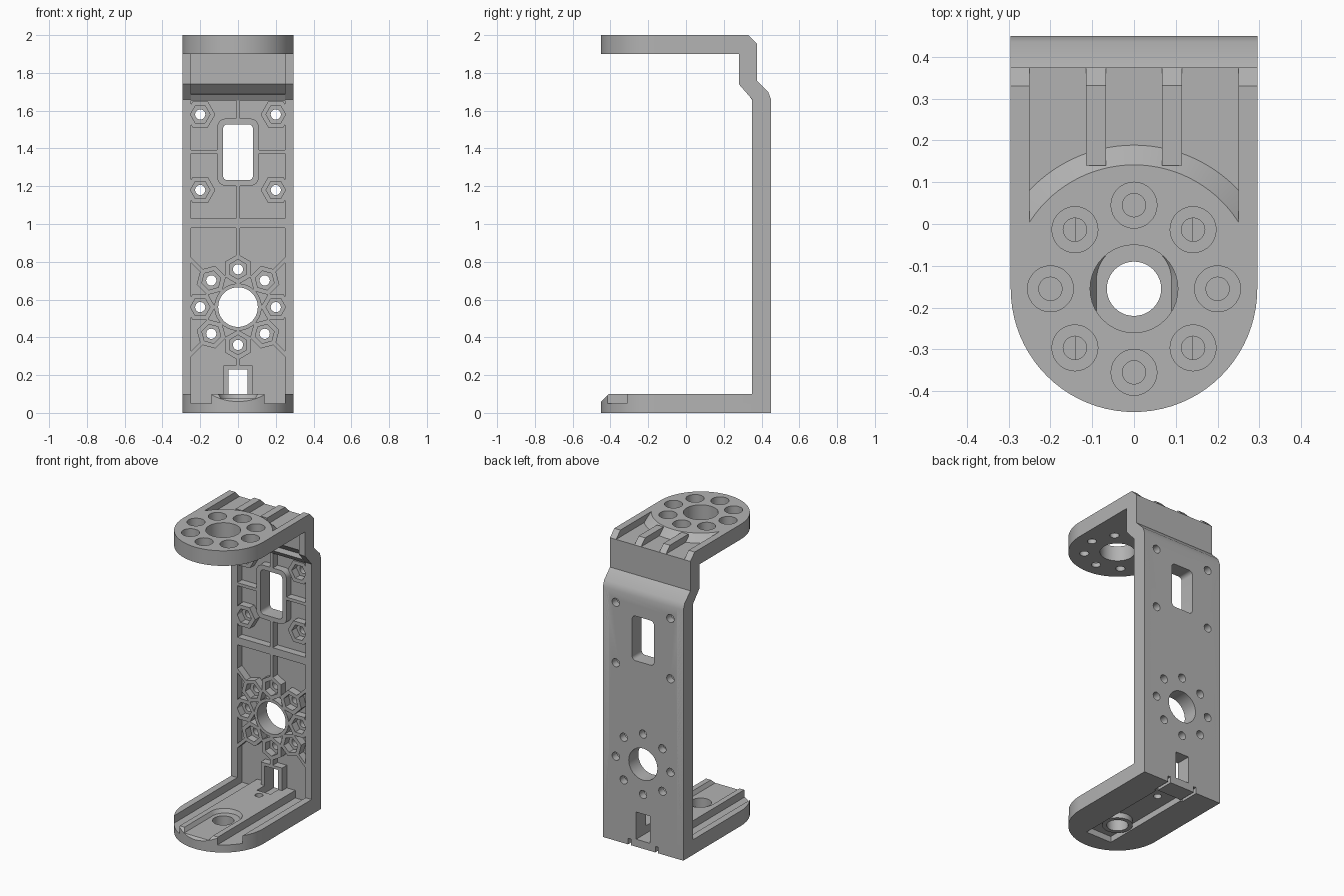
import bpy, bmesh
from math import sin, cos, pi, radians

default = bpy.data.objects.get("Cube")
if default:
    bpy.data.objects.remove(default, do_unlink=True)

grey = bpy.data.materials.new("matte grey")
grey.use_nodes = True
COLOUR = (0.45, 0.45, 0.45, 1)
grey.diffuse_color = COLOUR
grey.node_tree.nodes["Principled BSDF"].inputs["Base Color"].default_value = COLOUR

W = 0.295       # half width of the bracket
RAIL = 0.25     # inner edge of the side rails
CY = -0.155     # centre of the round ends
HUB = 0.56      # height of the wall hub
RING = 0.2      # radius of the screw circles
PLACE = {"x": lambda a, b, h: (h, a, b),
         "y": lambda a, b, h: (a, h, b),
         "z": lambda a, b, h: (a, b, h)}
parts = []


def finish(name, bm):
    bmesh.ops.recalc_face_normals(bm, faces=bm.faces)
    mesh = bpy.data.meshes.new(name)
    bm.to_mesh(mesh)
    bm.free()
    mesh.materials.append(grey)
    obj = bpy.data.objects.new(name, mesh)
    bpy.context.collection.objects.link(obj)
    parts.append(obj)
    return obj


def prism(name, axis, lo, hi, pts, hi_pts=None):
    """Closed solid between two outlines across an axis."""
    bm = bmesh.new()
    a = [bm.verts.new(PLACE[axis](p, q, lo)) for p, q in pts]
    b = [bm.verts.new(PLACE[axis](p, q, hi)) for p, q in (hi_pts or pts)]
    bm.faces.new(a)
    bm.faces.new(b)
    for i in range(len(a)):
        bm.faces.new((a[i - 1], a[i], b[i], b[i - 1]))
    return finish(name, bm)


def tube(name, lo, hi, outer, inner):
    """Ring-shaped boss on the wall."""
    bm = bmesh.new()
    loops = [[bm.verts.new((p, h, q)) for p, q in pts]
             for pts, h in ((outer, lo), (outer, hi), (inner, hi), (inner, lo))]
    for k in range(4):
        a, b = loops[k - 1], loops[k]
        for i in range(len(a)):
            bm.faces.new((a[i - 1], a[i], b[i], b[i - 1]))
    return finish(name, bm)


def box(name, x0, x1, y0, y1, z0, z1):
    return prism(name, "z", z0, z1, [(x0, y0), (x1, y0), (x1, y1), (x0, y1)])


def circle(cx, cy, r, n=40, start=0.0):
    return [(cx + r * cos(start + 2 * pi * i / n),
             cy + r * sin(start + 2 * pi * i / n)) for i in range(n)]


def round_rect(cx, cy, w, h, r, n=6):
    pts = []
    for k, (sx, sy) in enumerate(((1, 1), (-1, 1), (-1, -1), (1, -1))):
        for i in range(n + 1):
            t = (k + i / n) * pi / 2
            pts.append((cx + sx * (w - r) + r * cos(t), cy + sy * (h - r) + r * sin(t)))
    return pts


def stadium(back):
    arc = [(W * cos(t), CY + W * sin(t)) for t in (pi + pi * i / 40 for i in range(41))]
    return arc + [(W, back), (-W, back)]


def boolean(obj, tool, mode="DIFFERENCE"):
    mod = obj.modifiers.new("cut", "BOOLEAN")
    mod.operation, mod.object, mod.solver = mode, tool, "EXACT"
    bpy.context.view_layer.objects.active = obj
    bpy.ops.object.modifier_apply(modifier=mod.name)
    parts.remove(tool)
    bpy.data.objects.remove(tool, do_unlink=True)


def hub_points(cx, cy):
    return [(cx + RING * cos(k * pi / 4), cy + RING * sin(k * pi / 4), k * pi / 4)
            for k in range(8)]


# Back sheet: wall, cranked neck and the corner of the top arm
sheet = prism("back_sheet", "x", -W, W, [
    (0.45, 0), (0.45, 1.66), (0.435, 1.70), (0.375, 1.76), (0.375, 1.955), (0.28, 1.955),
    (0.28, 1.9), (0.33, 1.9), (0.33, 1.74), (0.40, 1.67), (0.40, 0)])
corner_screws = [(sx * 0.2, z, 0) for sx in (-1, 1) for z in (1.18, 1.58)]
screws = corner_screws + hub_points(0, HUB)
for x, z, _ in screws:
    boolean(sheet, prism("cutter", "y", 0.3, 0.5, circle(x, z, 0.027, 20)))
boolean(sheet, prism("cutter", "y", 0.3, 0.5, circle(0, HUB, 0.105)))
boolean(sheet, prism("cutter", "y", 0.3, 0.5, round_rect(0, 1.38, 0.08, 0.148, 0.025)))
boolean(sheet, box("cutter", -0.05, 0.05, 0.3, 0.5, 0.04, 0.23))
for s in (-1, 1):
    boolean(sheet, box("cutter", s * 0.1 - 0.01, s * 0.1 + 0.01, 0.3, 0.5, -0.1, 0.04))

# Side rails, full depth from floor to top arm
for side, lo, hi in (("right", -W, -RAIL), ("left", RAIL, W)):
    prism(side + "_rail", "x", lo, hi, [
        (0.45, 0), (0.45, 1.66), (0.435, 1.70), (0.375, 1.76), (0.375, 1.955), (0.33, 2),
        (0.2, 2), (0.2, 1.9), (0.28, 1.9), (0.28, 1.74), (0.35, 1.66), (0.35, 0)])

# Wall bosses: hexagonal nut seats, hub ring, window frames
F, B = 0.35, 0.405
for x, z, angle in screws:
    tube("nut_seat", F, B, circle(x, z, 0.08, 6, angle), circle(x, z, 0.052, 6, angle))
tube("hub_ring", F, B, circle(0, HUB, 0.125), circle(0, HUB, 0.105))
tube("window_frame", F, B, round_rect(0, 1.38, 0.11, 0.178, 0.045),
     round_rect(0, 1.38, 0.08, 0.148, 0.025))
for s in (-1, 1):
    a, b = sorted((s * 0.05, s * 0.078))
    box("port_post", a, b, F, B, 0.05, 0.25)
box("port_lintel", -0.078, 0.078, F, B, 0.23, 0.25)

# Wall ribs
box("cross_rib", -RAIL, RAIL, F, B, 0.98, 1.03)
prism("neck_rib", "x", -RAIL, RAIL, [(F, 1.655), (0.42, 1.655), (0.42, 1.69), (0.33, 1.685)])
for z0, z1 in ((0.25, 0.29), (0.83, 0.98), (1.03, 1.21), (1.55, 1.66)):
    box("centre_rib", -0.01, 0.01, F, B, z0, z1)
for s in (-1, 1):
    a, b = sorted((s * 0.105, s * RAIL))
    box("window_rib", a, b, F, B, 1.372, 1.392)
for k in range(4):
    t = radians(45 + 90 * k)
    c, n = cos(t), sin(t)
    prism("diagonal_rib", "y", F, B,
          [(r * c - w * n, HUB + r * n + w * c)
           for r, w in ((0.27, -0.01), (0.37, -0.01), (0.37, 0.01), (0.27, 0.01))])

# Top arm: round-ended plate, recessed behind a sloped disc
arm = prism("top_arm", "z", 1.9, 2.0, stadium(0.3))
recess = box("cutter", -RAIL, RAIL, -0.1, 0.5, 1.955, 2.1)
boolean(recess, prism("cutter", "z", 1.93, 2.13, circle(0, CY, 0.37, 96), circle(0, CY, 0.16, 96)))
boolean(arm, recess)
boolean(arm, prism("cutter", "z", 1.8, 2.1, circle(0, CY, 0.105)))
for x, y, _ in hub_points(0, CY):
    boolean(arm, prism("cutter", "z", 1.93, 2.1, circle(x, y, 0.055, 28)))
    boolean(arm, prism("cutter", "z", 1.8, 1.95, circle(x, y, 0.028, 20)))
for s in (-1, 1):
    x = s * 0.091
    rib = prism("arm_rib", "x", x - 0.024, x + 0.024,
                [(0.14, 1.95), (0.14, 1.998), (0.332, 1.998), (0.375, 1.955), (0.375, 1.94)])

# Foot: round-ended plate with raised pad and edge rails
foot = prism("foot_plate", "z", 0, 0.05, stadium(0.45))
profile = [(-0.46, 0.04), (-0.46, 0.05), (-0.41, 0.1), (0.4, 0.1), (0.4, 0.04)]
pad = prism("foot_pad", "x", -0.14, 0.14, profile)
boolean(pad, prism("cutter", "z", -0.1, 0.2, stadium(0.44)), "INTERSECT")
for s in (-1, 1):
    a, b = sorted((s * RAIL, s * 0.31))
    edge = prism("foot_rail", "x", a, b, profile)
    boolean(edge, prism("cutter", "z", -0.1, 0.2, stadium(0.44)), "INTERSECT")

# Rounded seat open to the front, cable notch, axle hole
seat = [(0.09 * cos(pi * i / 24), CY + 0.02 + 0.09 * sin(pi * i / 24)) for i in range(25)]
seat += [(-0.09, -0.5), (0.09, -0.5)]
wide = [(x * 1.17, CY + (y - CY) * 1.1) for x, y in seat]
boolean(pad, prism("cutter", "z", 0.075, 0.101, seat, wide))
boolean(pad, box("cutter", -0.05, 0.05, 0.27, 0.45, 0.03, 0.2))
# Underside channel with a collar around the axle hole
boolean(foot, box("cutter", -0.095, 0.095, -0.33, 0.33, -0.1, 0.04))
for s in (-1, 1):
    boolean(foot, box("cutter", s * 0.1 - 0.01, s * 0.1 + 0.01, 0.32, 0.5, -0.1, 0.04))
collar = prism("axle_collar", "z", 0.005, 0.045, circle(0, CY, 0.092))
for part in (foot, pad, collar):
    boolean(part, prism("cutter", "z", -0.1, 0.2, circle(0, CY, 0.065)))
for part in (foot, pad):
    boolean(part, prism("cutter", "z", -0.1, 0.2, circle(0, 0.22, 0.025, 20)))

# Smooth curved walls, keep edges crisp
bpy.ops.object.select_all(action="DESELECT")
for obj in parts:
    obj.select_set(True)
bpy.context.view_layer.objects.active = parts[0]
bpy.ops.object.shade_smooth_by_angle(angle=radians(25))
